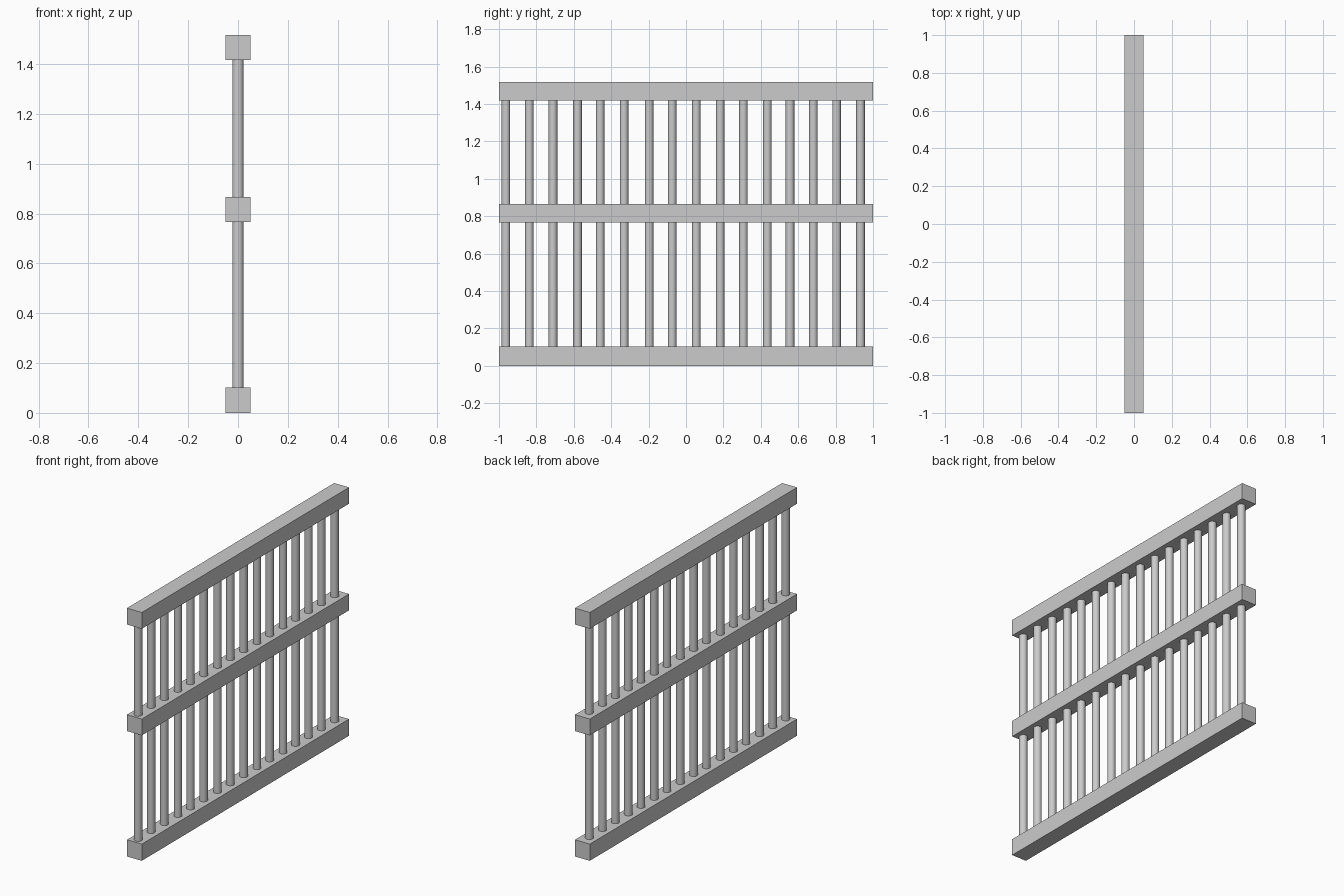
import bpy

if "Cube" in bpy.data.objects:
    bpy.data.objects.remove(bpy.data.objects["Cube"])

RAIL = 0.10      # rail width and depth
RADIUS = 0.023   # bar radius


def rail(name, z0, z1):
    bpy.ops.mesh.primitive_cube_add(size=1, location=(0, 0, (z0 + z1) / 2))
    obj = bpy.context.object
    obj.name = name
    obj.scale = (RAIL, 2.0, z1 - z0)
    bpy.ops.object.transform_apply(location=False, rotation=False, scale=True)


def bar(name, y, z0, z1):
    bpy.ops.mesh.primitive_cylinder_add(
        vertices=32, radius=RADIUS, depth=z1 - z0, location=(0, y, (z0 + z1) / 2))
    bpy.context.object.name = name
    bpy.ops.object.shade_smooth_by_angle()


# Horizontal rails
rail("bottom_rail", 0.0, 0.102)
rail("middle_rail", 0.766, 0.866)
rail("top_rail", 1.417, 1.517)

# Vertical bars, slightly unevenly spaced, passing through the middle rail
bar_positions = [-0.963, -0.838, -0.711, -0.580, -0.459, -0.331, -0.197, -0.074,
                 0.055, 0.183, 0.307, 0.435, 0.556, 0.681, 0.805, 0.933]
for i, y in enumerate(bar_positions, 1):
    bar(f"vertical_bar_{i:02d}", y, 0.09, 1.43)
